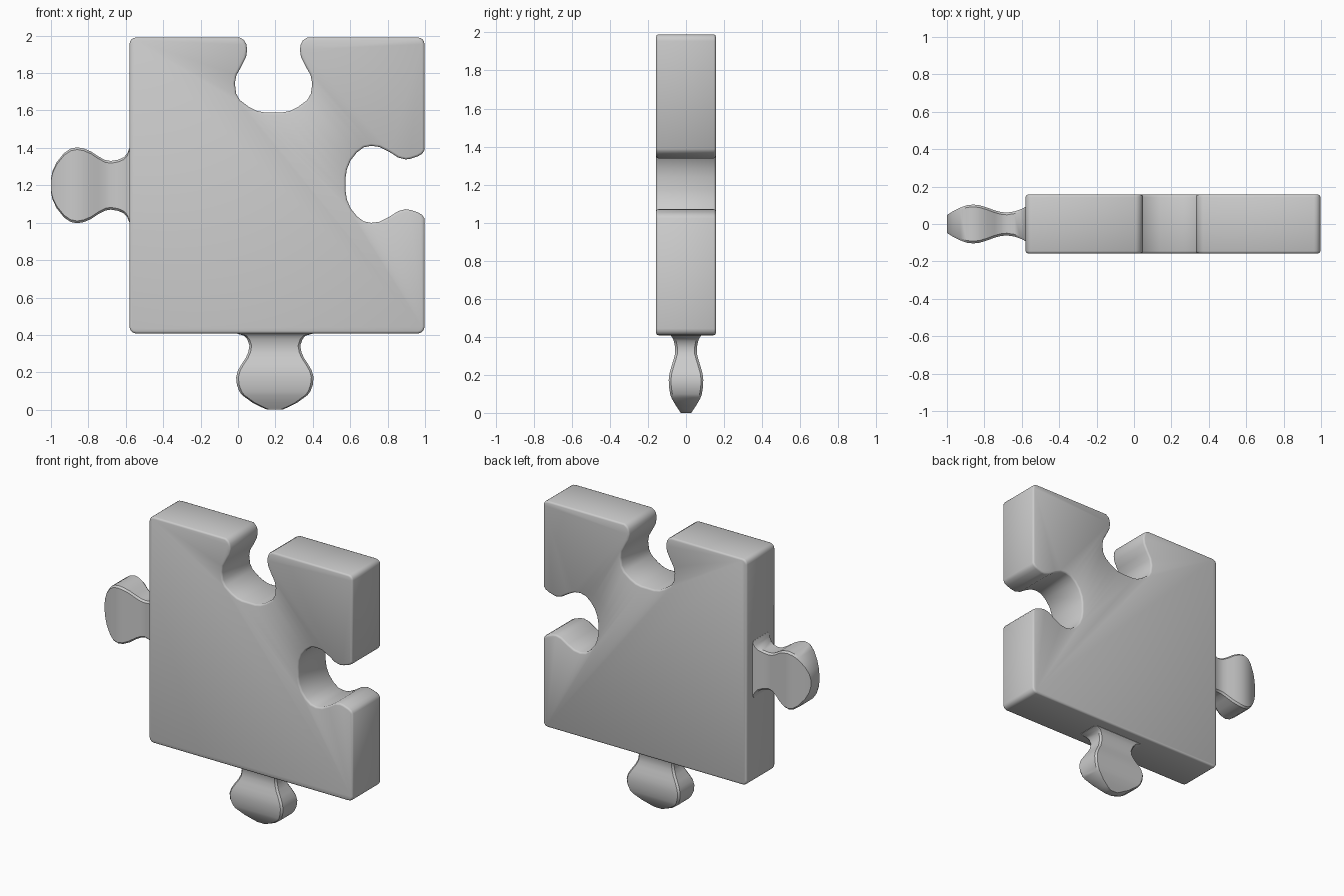
import bpy, bmesh, math

if "Cube" in bpy.data.objects:
    bpy.data.objects.remove(bpy.data.objects["Cube"])

X0, X1, Z0, Z1 = -0.58, 0.997, 0.408, 1.99
HALF = 0.157


def finish(name, bm, angle):
    bmesh.ops.recalc_face_normals(bm, faces=bm.faces)
    me = bpy.data.meshes.new(name)
    bm.to_mesh(me)
    bm.free()
    ob = bpy.data.objects.new(name, me)
    bpy.context.collection.objects.link(ob)
    bpy.ops.object.select_all(action='DESELECT')
    ob.select_set(True)
    bpy.context.view_layer.objects.active = ob
    bpy.ops.object.shade_smooth_by_angle(angle=math.radians(angle))
    return ob


def corner(cx, cz, start, r=0.035, n=4):
    # rounded outline corner, arc centred inside the body
    return [(cx + r * math.cos(math.radians(start + 90 * i / n)),
             cz + r * math.sin(math.radians(start + 90 * i / n))) for i in range(n + 1)]


# notch profiles: (half width, depth)
top_notch = [(0.180, 0), (0.157, 0.015), (0.146, 0.035), (0.141, 0.065), (0.147, 0.105),
             (0.172, 0.155), (0.198, 0.2), (0.207, 0.245), (0.2, 0.3), (0.18, 0.335),
             (0.13, 0.372), (0.09, 0.392), (0.05, 0.4)]
side_notch = [(0.182, 0), (0.163, 0.013), (0.15, 0.035), (0.137, 0.075), (0.133, 0.1),
              (0.143, 0.14), (0.175, 0.19), (0.2, 0.24), (0.206, 0.285), (0.198, 0.325),
              (0.17, 0.362), (0.128, 0.395), (0.08, 0.415), (0.035, 0.422)]

# body outline, counter-clockwise
r = 0.035
outline = corner(X0 + r, Z0 + r, 180) + corner(X1 - r, Z0 + r, 270)
outline += [(X1 - d, 1.205 - w) for w, d in side_notch]
outline += [(X1 - d, 1.205 + w) for w, d in reversed(side_notch)]
outline += corner(X1 - r, Z1 - r, 0)
outline += [(0.19 + w, Z1 - d) for w, d in top_notch]
outline += [(0.19 - w, Z1 - d) for w, d in reversed(top_notch)]
outline += corner(X0 + r, Z1 - r, 90)

# body: extruded outline with softened front and back rims
bm = bmesh.new()
rings = [[bm.verts.new((x, y, z)) for x, z in outline] for y in (-HALF, HALF)]
caps = [bm.faces.new(ring) for ring in rings]
n = len(outline)
for i in range(n):
    j = (i + 1) % n
    bm.faces.new((rings[0][i], rings[0][j], rings[1][j], rings[1][i]))
bmesh.ops.recalc_face_normals(bm, faces=bm.faces)
rim = [e for f in caps for e in f.edges]
bmesh.ops.bevel(bm, geom=rim, offset=0.012, segments=2, profile=0.5, affect='EDGES')
finish("puzzle_body", bm, 50)


def tab(name, stations, place):
    # loft of chamfered rectangles: (distance, half width, half thickness)
    bm = bmesh.new()
    rings = []
    for d, w, t in stations:
        c = 0.012
        sec = [(w, t - c), (w - c, t), (c - w, t), (-w, t - c),
               (-w, c - t), (c - w, -t), (w - c, -t), (w, c - t)]
        rings.append([bm.verts.new(place(d, a, b)) for a, b in sec])
    for p, q in zip(rings, rings[1:]):
        for i in range(8):
            j = (i + 1) % 8
            bm.faces.new((p[i], p[j], q[j], q[i]))
    bm.faces.new(rings[0])
    bm.faces.new(rings[-1])
    finish(name, bm, 32)


# bottom tab
tab("bottom_tab",
    [(-0.02, 0.2, 0.08), (0.002, 0.2, 0.08), (0.012, 0.165, 0.072), (0.03, 0.148, 0.064),
     (0.065, 0.136, 0.057), (0.1, 0.142, 0.058), (0.13, 0.155, 0.066), (0.165, 0.178, 0.077),
     (0.2, 0.198, 0.087), (0.235, 0.207, 0.091), (0.275, 0.203, 0.089), (0.31, 0.19, 0.083),
     (0.33, 0.175, 0.076), (0.37, 0.12, 0.053), (0.395, 0.07, 0.036), (0.408, 0.04, 0.028)],
    lambda d, a, b: (0.197 + a, b, Z0 - d))

# left tab
tab("left_tab",
    [(-0.02, 0.2, 0.093), (0.001, 0.198, 0.092), (0.012, 0.17, 0.085), (0.03, 0.15, 0.077),
     (0.06, 0.137, 0.067), (0.1, 0.13, 0.061), (0.13, 0.135, 0.064), (0.165, 0.153, 0.073),
     (0.205, 0.18, 0.088), (0.245, 0.197, 0.1), (0.28, 0.203, 0.104), (0.315, 0.196, 0.1),
     (0.35, 0.172, 0.087), (0.39, 0.122, 0.067), (0.412, 0.075, 0.053), (0.42, 0.035, 0.047)],
    lambda d, a, b: (X0 - d, b, 1.2 + a))
